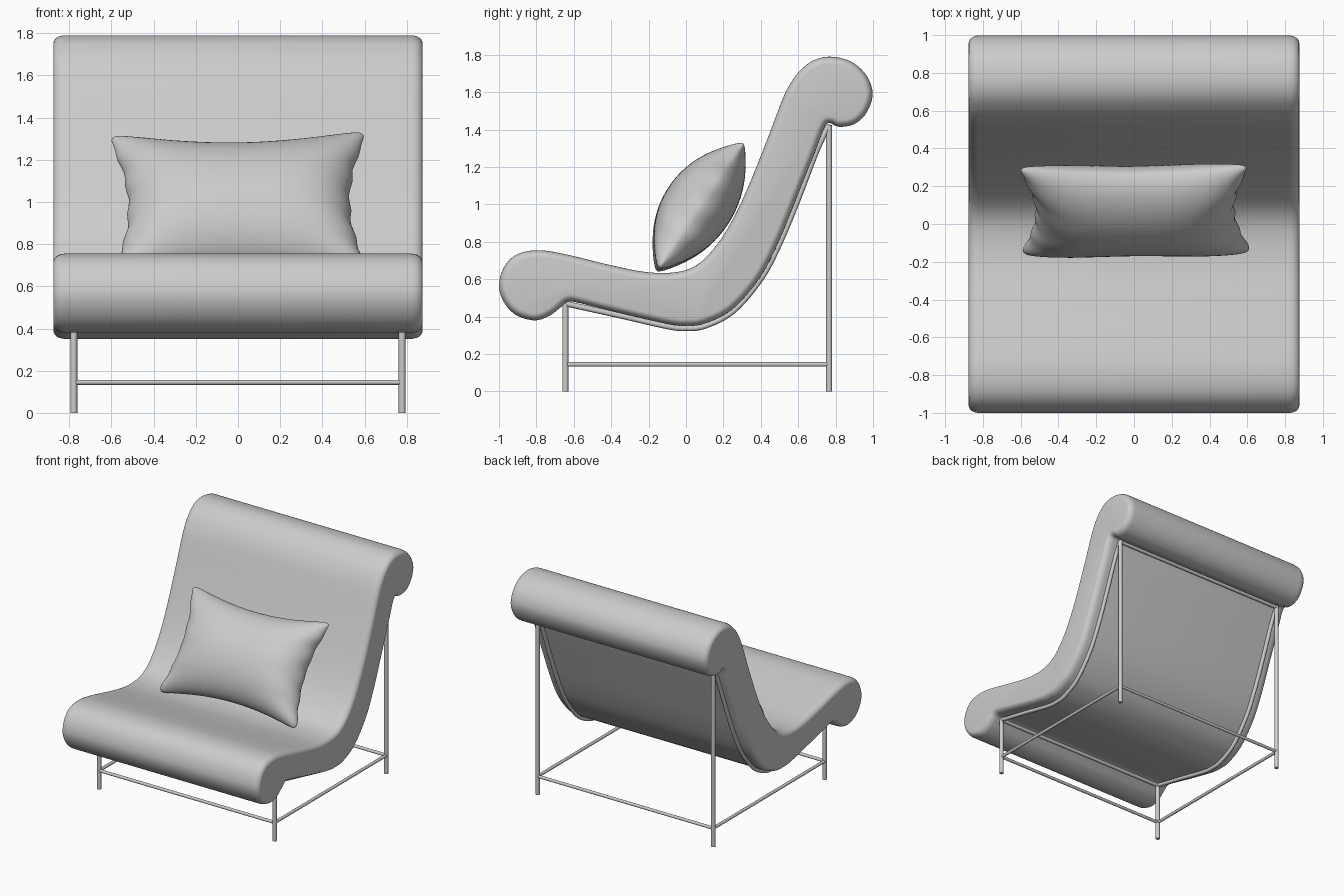
import bpy, bmesh, math
from mathutils import Vector, Matrix

if "Cube" in bpy.data.objects:
    bpy.data.objects.remove(bpy.data.objects["Cube"])

grey = bpy.data.materials.new("soft grey")
grey.use_nodes = True
grey.diffuse_color = (0.6, 0.6, 0.6, 1)
grey.node_tree.nodes["Principled BSDF"].inputs["Base Color"].default_value = (0.6, 0.6, 0.6, 1)


def finish(name, bm, angle):
    bmesh.ops.recalc_face_normals(bm, faces=bm.faces[:])
    mesh = bpy.data.meshes.new(name)
    bm.to_mesh(mesh)
    bm.free()
    ob = bpy.data.objects.new(name, mesh)
    bpy.context.collection.objects.link(ob)
    mesh.materials.append(grey)
    bpy.ops.object.select_all(action='DESELECT')
    bpy.context.view_layer.objects.active = ob
    ob.select_set(True)
    bpy.ops.object.shade_smooth_by_angle(angle=math.radians(angle))
    return ob


def smooth_path(points, steps, closed):
    """Catmull-Rom curve through the points."""
    pts = [Vector(p) for p in points]
    n = len(pts)
    get = (lambda i: pts[i % n]) if closed else (lambda i: pts[min(max(i, 0), n - 1)])
    out = []
    for i in range(n if closed else n - 1):
        a, b, c, d = (get(i + k) for k in (-1, 0, 1, 2))
        for s in range(steps):
            t = s / steps
            out.append(0.5 * (2 * b + (c - a) * t + (2 * a - 5 * b + 4 * c - d) * t * t
                              + (3 * b - a - 3 * c + d) * t ** 3))
    return out if closed else out + [pts[-1]]


def tube(name, path, radius):
    """Round bar swept along a path lying in space."""
    path = [Vector(p) for p in path]
    sides, rings, bm = 16, [], bmesh.new()
    tangent = [(path[min(i + 1, len(path) - 1)] - path[max(i - 1, 0)]).normalized()
               for i in range(len(path))]
    for p, t in zip(path, tangent):
        u = Vector((1, 0, 0)) if abs(t.x) < 0.9 else Vector((0, 1, 0))
        v = t.cross(u).normalized()
        rings.append([bm.verts.new(p + radius * (u * math.cos(k * math.tau / sides)
                                                + v * math.sin(k * math.tau / sides)))
                      for k in range(sides)])
    for r, q in zip(rings, rings[1:]):
        for k in range(sides):
            bm.faces.new((r[k], r[k - 1], q[k - 1], q[k]))
    bm.faces.new(rings[0])
    bm.faces.new(rings[-1])
    return finish(name, bm, 50)


# Seat: side profile (y, z) running over the top and back along the underside
profile = [(-1, 0.57), (-0.97, 0.67), (-0.9, 0.735), (-0.79, 0.755), (-0.65, 0.735),
           (-0.4, 0.675), (-0.2, 0.637), (-0.04, 0.64), (0.07, 0.685), (0.165, 0.785),
           (0.25, 0.92), (0.335, 1.1), (0.435, 1.35), (0.515, 1.56), (0.56, 1.65),
           (0.61, 1.715), (0.68, 1.77), (0.77, 1.79), (0.88, 1.765), (0.965, 1.69),
           (0.998, 1.59), (0.965, 1.49), (0.9, 1.43), (0.82, 1.415), (0.768, 1.435),
           (0.74, 1.41), (0.69, 1.28), (0.59, 1.03), (0.492, 0.792), (0.392, 0.603),
           (0.247, 0.438), (0.1, 0.363), (0, 0.351), (-0.1, 0.361), (-0.35, 0.418),
           (-0.57, 0.473), (-0.63, 0.48), (-0.67, 0.45), (-0.73, 0.405), (-0.81, 0.38),
           (-0.91, 0.41), (-0.975, 0.48)]
outline = smooth_path(profile, 5, True)
count = len(outline)
inward = []
for i in range(count):
    t = (outline[(i + 1) % count] - outline[i - 1]).normalized()
    inward.append(Vector((t.y, -t.x)))

half_width, edge_x, edge_depth, arc = 0.875, 0.055, 0.038, 6
ring_spec = [(-half_width + edge_x * (1 - math.sin(k / arc * math.pi / 2)),
              edge_depth * (1 - math.cos(k / arc * math.pi / 2))) for k in range(arc, -1, -1)]
ring_spec = [(-x, d) for x, d in ring_spec[::-1]] + [(x, d) for x, d in ring_spec]
ring_spec.sort()
bm = bmesh.new()
rings = []
for x, d in ring_spec:
    # the end rings pull inwards so the side edges are rounded
    d = edge_depth * (1 - math.sqrt(max(0, 1 - ((abs(x) - half_width + edge_x) / edge_x) ** 2)))
    rings.append([bm.verts.new((x, *(p + n * d))) for p, n in zip(outline, inward)])
for r, q in zip(rings, rings[1:]):
    for k in range(count):
        bm.faces.new((r[k - 1], r[k], q[k], q[k - 1]))
bm.faces.new(rings[0])
bm.faces.new(rings[-1])
finish("seat_cushion", bm, 50)

# Metal frame: legs, bent rails under the seat, stretchers
leg_x, front_y, back_y, front_z, back_z, low_z = 0.778, -0.645, 0.765, 0.47, 1.425, 0.145
rail = smooth_path([(front_y, front_z), (-0.35, 0.405), (-0.1, 0.348), (0, 0.338),
                    (0.1, 0.35), (0.25, 0.428), (0.4, 0.602), (0.5, 0.79),
                    (0.6, 1.03), (0.7, 1.29), (back_y, back_z)], 6, False)
for side, x in (("left", leg_x), ("right", -leg_x)):
    tube(side + "_front_leg", [(x, front_y, 0), (x, front_y, front_z)], 0.016)
    tube(side + "_back_leg", [(x, back_y, 0), (x, back_y, back_z)], 0.016)
    tube(side + "_stretcher", [(x, front_y, low_z), (x, back_y, low_z)], 0.012)
    tube(side + "_seat_rail", [(x, p.x, p.y) for p in rail], 0.015)
for name, y, z, r in (("front_stretcher", front_y, low_z, 0.012),
                      ("back_stretcher", back_y, low_z, 0.012),
                      ("front_seat_bar", front_y, front_z, 0.014),
                      ("back_seat_bar", back_y, back_z - 0.01, 0.014)):
    tube(name, [(-leg_x, y, z), (leg_x, y, z)], r)

# Pillow: two bulging sheets meeting at a seam, with pinched sides and soft ears
bm = bmesh.new()
nu, nv = 48, 32
for face in (1, -1):
    grid = []
    for i in range(nu + 1):
        a = math.sin((i / nu - 0.5) * math.pi)
        row = []
        for j in range(nv + 1):
            b = math.sin((j / nv - 0.5) * math.pi)
            ear = 1 - 0.07 * (a * b) ** 12
            pucker = 0.006 * math.sin(17 * b + 3 * a) * abs(a) ** 10 * (1 - b ** 4)
            x = a * ear * (0.63 - 0.105 * (1 - b * b) + pucker)
            y = b * ear * (0.425 - 0.085 * (1 - a * a))
            fold = 1 + 0.06 * math.sin(13 * b) * a ** 6
            bulge = max(0, 1 - a ** 4) ** 0.6 * max(0, 1 - b * b) ** 0.58
            z = face * (0.2 if face > 0 else 0.175) * bulge * fold
            row.append(bm.verts.new((x, y, z)))
        grid.append(row)
    for i in range(nu):
        for j in range(nv):
            bm.faces.new((grid[i][j], grid[i + 1][j], grid[i + 1][j + 1], grid[i][j + 1]))
bmesh.ops.remove_doubles(bm, verts=bm.verts[:], dist=0.0005)
pillow = finish("pillow", bm, 60)
pillow.matrix_world = (Matrix.Translation((0.005, 0.075, 0.985))
                       @ Matrix.Rotation(math.radians(56), 4, 'X')
                       @ Matrix.Rotation(math.radians(1), 4, 'Z'))
